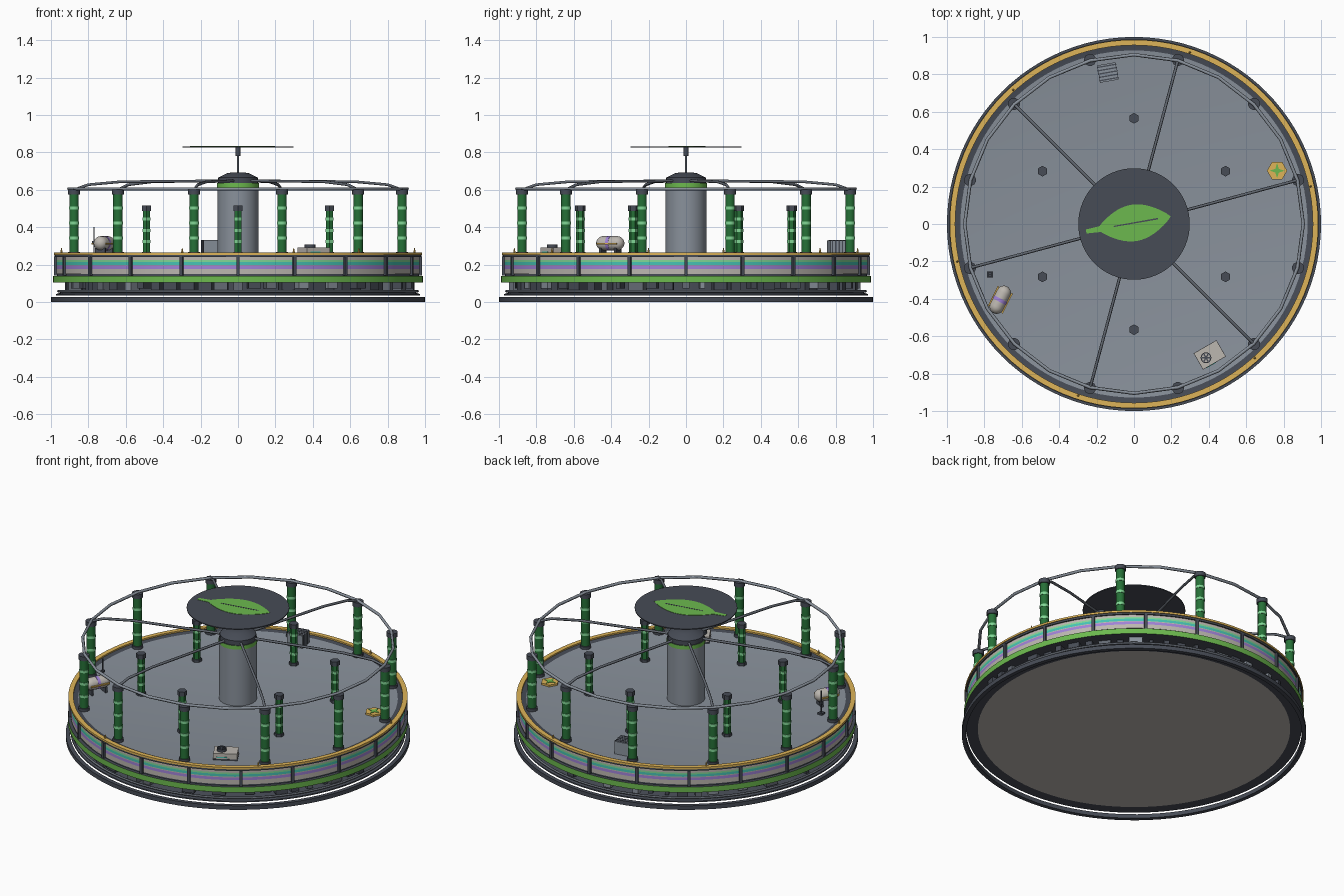
import bpy, bmesh, math, random
from mathutils import Matrix, Vector

random.seed(4)
if bpy.data.objects.get("Cube"):
    bpy.data.objects.remove(bpy.data.objects["Cube"])


def colour(name, *rgb):
    lin = [((c / 255 + 0.055) / 1.055) ** 2.4 for c in rgb] + [1]
    m = bpy.data.materials.new(name)
    m.use_nodes = True
    m.diffuse_color = lin
    m.node_tree.nodes["Principled BSDF"].inputs["Base Color"].default_value = lin
    return m


DARK = colour("dark metal", 71, 76, 86)
STEEL = colour("steel tube", 100, 106, 115)
GREY = colour("deck grey", 137, 145, 155)
BEIGE = colour("panel beige", 188, 183, 176)
GOLD = colour("gold trim", 222, 180, 88)
LEAF = colour("leaf green", 108, 185, 78)
GREEN = colour("post green", 38, 112, 55)
MINT = colour("mint light", 130, 215, 150)
TEAL = colour("teal stripe", 70, 195, 180)
PURPLE = colour("purple stripe", 160, 130, 215)


def finish(name, bm, mats):
    """Turn a bmesh into a smooth-by-angle object."""
    bmesh.ops.remove_doubles(bm, verts=bm.verts[:], dist=1e-5)
    bmesh.ops.recalc_face_normals(bm, faces=bm.faces[:])
    me = bpy.data.meshes.new(name)
    bm.to_mesh(me)
    bm.free()
    for m in mats:
        me.materials.append(m)
    ob = bpy.data.objects.new(name, me)
    bpy.context.collection.objects.link(ob)
    bpy.ops.object.select_all(action="DESELECT")
    ob.select_set(True)
    bpy.context.view_layer.objects.active = ob
    bpy.ops.object.shade_smooth_by_angle(angle=math.radians(35))
    return ob


def lathe(name, start, steps, sides=32):
    """Spin a profile about z; each step is (radius, height, material)."""
    bm = bmesh.new()
    mats = list(dict.fromkeys(s[2] for s in steps))

    def ring(r, z):
        if r == 0:
            return [bm.verts.new((0, 0, z))] * sides
        return [bm.verts.new((r * math.cos(a), r * math.sin(a), z))
                for a in (math.tau * i / sides for i in range(sides))]

    low = ring(*start)
    for r, z, mat in steps:
        high = ring(r, z)
        for i in range(sides):
            j = (i + 1) % sides
            f = bm.faces.new(dict.fromkeys((low[i], low[j], high[j], high[i])))
            f.material_index = mats.index(mat)
        low = high
    return finish(name, bm, mats)


def add_box(bm, size, loc, turn=0, mat=0):
    m = Matrix.Rotation(turn, 4, "Z") @ Matrix.Translation(loc) @ Matrix.Diagonal((*size, 1))
    made = bmesh.ops.create_cube(bm, size=1, matrix=m)["verts"]
    for f in {f for v in made for f in v.link_faces}:
        f.material_index = mat


def boxes(name, mats, items, loc=(0, 0, 0), turn=0):
    bm = bmesh.new()
    for item in items:
        add_box(bm, *item)
    ob = finish(name, bm, mats)
    ob.location, ob.rotation_euler.z = loc, turn
    return ob


def plate(name, pts, z, depth, mat):
    bm = bmesh.new()
    f = bm.faces.new([bm.verts.new((x, y, z)) for x, y in pts])
    top = bmesh.ops.extrude_face_region(bm, geom=[f])["geom"]
    bmesh.ops.translate(bm, verts=[g for g in top if isinstance(g, bmesh.types.BMVert)], vec=(0, 0, depth))
    return finish(name, bm, [mat])


def tube(name, pts, radius, mat, closed=False):
    cu = bpy.data.curves.new(name, "CURVE")
    cu.dimensions, cu.bevel_depth, cu.bevel_resolution = "3D", radius, 1
    sp = cu.splines.new("POLY")
    sp.points.add(len(pts) - 1)
    for p, co in zip(sp.points, pts):
        p.co = (*co, 1)
    sp.use_cyclic_u = closed
    cu.materials.append(mat)
    ob = bpy.data.objects.new(name, cu)
    bpy.context.collection.objects.link(ob)
    return ob


def around(ob, count, radius, first):
    """Spread an object and its copies on a circle."""
    for i in range(count):
        o = ob if i == 0 else ob.copy()
        if i:
            bpy.context.collection.objects.link(o)
        a = math.radians(first) + math.tau * i / count
        o.location = (radius * math.cos(a), radius * math.sin(a), 0)
        o.rotation_euler.z = a


# Base: low outer ring, and the bottom plate held a little higher
lathe("ground_ring", (0.975, 0), [(1, 0, DARK), (1, 0.026, DARK), (0.975, 0.026, DARK), (0.975, 0, DARK)], 96)
lathe("bottom_plate", (0, 0.035), [(0.907, 0.035, BEIGE), (0.972, 0.035, DARK), (0.972, 0.043, DARK),
                                   (0.95, 0.05, DARK), (0, 0.05, DARK)], 96)

# Undercarriage: core, pipe ring and a circle of machinery boxes
lathe("undercarriage_core", (0.84, 0.05), [(0.84, 0.11, DARK)], 48)
tube("pipe_ring", [(0.96 * math.cos(a), 0.96 * math.sin(a), 0.058)
                   for a in (math.tau * i / 72 for i in range(72))], 0.007, STEEL, True)
boxes("undercarriage_machinery", [DARK, STEEL, GREY],
      [((0.07, random.uniform(0.02, 0.08), h), (random.uniform(0.87, 0.92), 0, 0.107 - h / 2),
        math.tau * i / 64, random.choice((0, 0, 0, 1, 2)))
       for i in range(64) for h in [random.choice((0.035, 0.05, 0.06))]])

# Platform: green skirt, striped wall, gold rim and deck
lathe("platform", (0, 0.105), [
    (0.988, 0.105, DARK), (0.988, 0.14, LEAF), (0.968, 0.14, DARK), (0.968, 0.15, DARK),
    (0.972, 0.15, BEIGE), (0.972, 0.177, BEIGE), (0.972, 0.194, PURPLE), (0.972, 0.199, BEIGE),
    (0.972, 0.214, TEAL), (0.972, 0.224, MINT), (0.972, 0.24, BEIGE), (0.98, 0.24, DARK),
    (0.98, 0.252, DARK), (0.985, 0.252, GOLD), (0.985, 0.264, GOLD), (0.956, 0.264, GOLD),
    (0.956, 0.255, GOLD), (0.928, 0.25, DARK), (0, 0.25, GREY)], 96)
boxes("wall_ribs", [DARK], [((0.016, 0.018, 0.1), (0.976, 0, 0.192), math.tau * i / 20) for i in range(20)])

# Rim beacons
beacon = lathe("rim_beacon", (0.006, 0.26), [(0.006, 0.268, GOLD), (0.002, 0.288, GOLD), (0, 0.289, GOLD)], 8)
around(beacon, 6, 0.965, 12)


# Banded posts: outer circle carries the canopy, inner circle stands free
def post(name, r, top, bands, sides, flare):
    steps = [(r * flare, 0.25, DARK), (r * flare, 0.268, DARK), (r, 0.268, DARK)]
    for z in bands:
        steps += [(r, z, GREEN), (r * 1.08, z, MINT), (r * 1.08, z + 0.016, MINT), (r, z + 0.016, MINT)]
    steps += [(r, top - 0.028, GREEN), (r * flare, top - 0.028, DARK), (r * flare, top, DARK), (0, top, DARK)]
    return lathe(name, (0, 0.25), steps, sides)


around(post("outer_post", 0.026, 0.602, (0.335, 0.415, 0.495), 12, 1.25), 12, 0.908, 15)
around(post("inner_post", 0.022, 0.515, (0.315, 0.375, 0.435), 6, 1.3), 6, 0.565, 90)

# Canopy: faceted hoop and six bent spokes
tube("canopy_hoop", [(0.905 * math.cos(a), 0.905 * math.sin(a), 0.605)
                     for a in (math.radians(15) + math.tau * i / 24 for i in range(24))], 0.009, GREY, True)
around(tube("canopy_spoke", [(0.9, 0, 0.602), (0.83, 0, 0.627), (0.65, 0, 0.643), (0.08, 0, 0.648)],
            0.008, STEEL), 6, 0, 15)

# Central tower, mast and sign
lathe("tower", (0.11, 0.25), [(0.11, 0.612, GREY), (0.112, 0.612, LEAF), (0.112, 0.637, LEAF), (0.106, 0.637, DARK),
                              (0.106, 0.665, DARK), (0.06, 0.688, DARK), (0.03, 0.693, DARK), (0, 0.693, DARK)], 32)
lathe("mast", (0.005, 0.69), [(0.005, 0.78, GREY), (0.014, 0.78, DARK), (0.014, 0.828, DARK), (0, 0.828, DARK)], 12)
lathe("sign_disc", (0, 0.826), [(0.298, 0.826, DARK), (0.298, 0.832, DARK), (0, 0.832, DARK)], 64)
steps = [i / 16 for i in range(17)]
half = [(-0.2 + 0.4 * t, 0.098 * math.sin(math.pi * t) ** 0.85) for t in steps]
outline = half + [(x, -w) for x, w in half[-2:0:-1]]
for part, pts, z, mat in (
        ("leaf_blade", outline, 0.832, LEAF),
        ("leaf_stem", [(-0.26, -0.012), (-0.17, -0.018), (-0.17, 0.016), (-0.26, 0.01)], 0.832, LEAF),
        ("leaf_vein", [(-0.11, -0.003), (0.13, -0.004), (0.13, 0.004), (-0.11, 0.003)], 0.833, DARK)):
    ob = plate(part, pts, z, 0.002, mat)
    ob.rotation_euler.z = math.radians(10)
    ob.location.y = 0.006

# Storage tank lying on a cradle
dome = [(0.038 * math.cos(a), 0.042 + 0.038 * math.sin(a)) for a in (math.pi / 2 * i / 6 for i in range(6))]
tank = lathe("tank", (0, -0.08), [(r, -z, BEIGE) for r, z in dome[::-1]] +
             [(0.038, -0.012, BEIGE), (0.039, -0.012, PURPLE), (0.039, 0.006, PURPLE), (0.038, 0.006, PURPLE)] +
             [(r, z, BEIGE) for r, z in dome] + [(0, 0.08, BEIGE)], 20)
tank.location = (-0.715, -0.405, 0.314)
tank.rotation_euler = Vector((0.45, 0.89, 0)).to_track_quat("Z", "Y").to_euler()
boxes("tank_cradle", [DARK, GOLD],
      [((0.012, 0.06, 0.04), (s * 0.045, 0, 0.27), 0, 0) for s in (-1, 1)] +
      [((0.12, 0.008, 0.009), (0, s * 0.041, 0.312), 0, 1) for s in (-1, 1)],
      (-0.715, -0.405, 0), math.radians(63))

# Sensor pole
boxes("sensor_pole", [DARK], [((0.03, 0.03, 0.012), (0, 0, 0.256)), ((0.006, 0.006, 0.15), (0, 0, 0.325)),
                              ((0.02, 0.02, 0.012), (0, 0, 0.32))], (-0.77, -0.27, 0))

# Cooling unit with a fan
spot, turn = (0.405, -0.7, 0), math.radians(30)
boxes("cooling_unit", [BEIGE, DARK, TEAL],
      [((0.14, 0.1, 0.038), (0, 0, 0.273), 0, 0), ((0.142, 0.102, 0.008), (0, 0, 0.254), 0, 1),
       ((0.06, 0.004, 0.006), (-0.02, -0.051, 0.268), 0, 2)], spot, turn)
fan = lathe("fan", (0.029, 0.29), [(0.029, 0.308, DARK), (0.023, 0.308, DARK), (0.023, 0.3, DARK),
                                  (0, 0.3, BEIGE)], 16)
fan.location = (0.385, -0.715, 0)
boxes("fan_blades", [DARK], [((0.044, 0.008, 0.006), (0, 0, 0.303), math.pi * i / 3) for i in range(3)],
      fan.location)

# Vent box with slats wrapping its sides and top
boxes("vent_box", [GREY, DARK],
      [((0.1, 0.094, 0.08), (0, 0, 0.29), 0, 0)] +
      [((0.104, 0.007, 0.08), (0, -0.036 + 0.018 * i, 0.292), 0, 1) for i in range(5)],
      (-0.14, 0.81, 0), math.radians(10))

# Hexagonal pad with a cross
pad = lathe("hex_pad", (0.054, 0.25), [(0.054, 0.262, GOLD), (0, 0.262, GOLD)], 6)
pad.location = (0.765, 0.285, 0)
star = [((0.04 if i % 2 == 0 else 0.014) * math.cos(math.pi * i / 4),
         (0.04 if i % 2 == 0 else 0.014) * math.sin(math.pi * i / 4)) for i in range(8)]
plate("pad_cross", star, 0.262, 0.003, LEAF).location = pad.location
